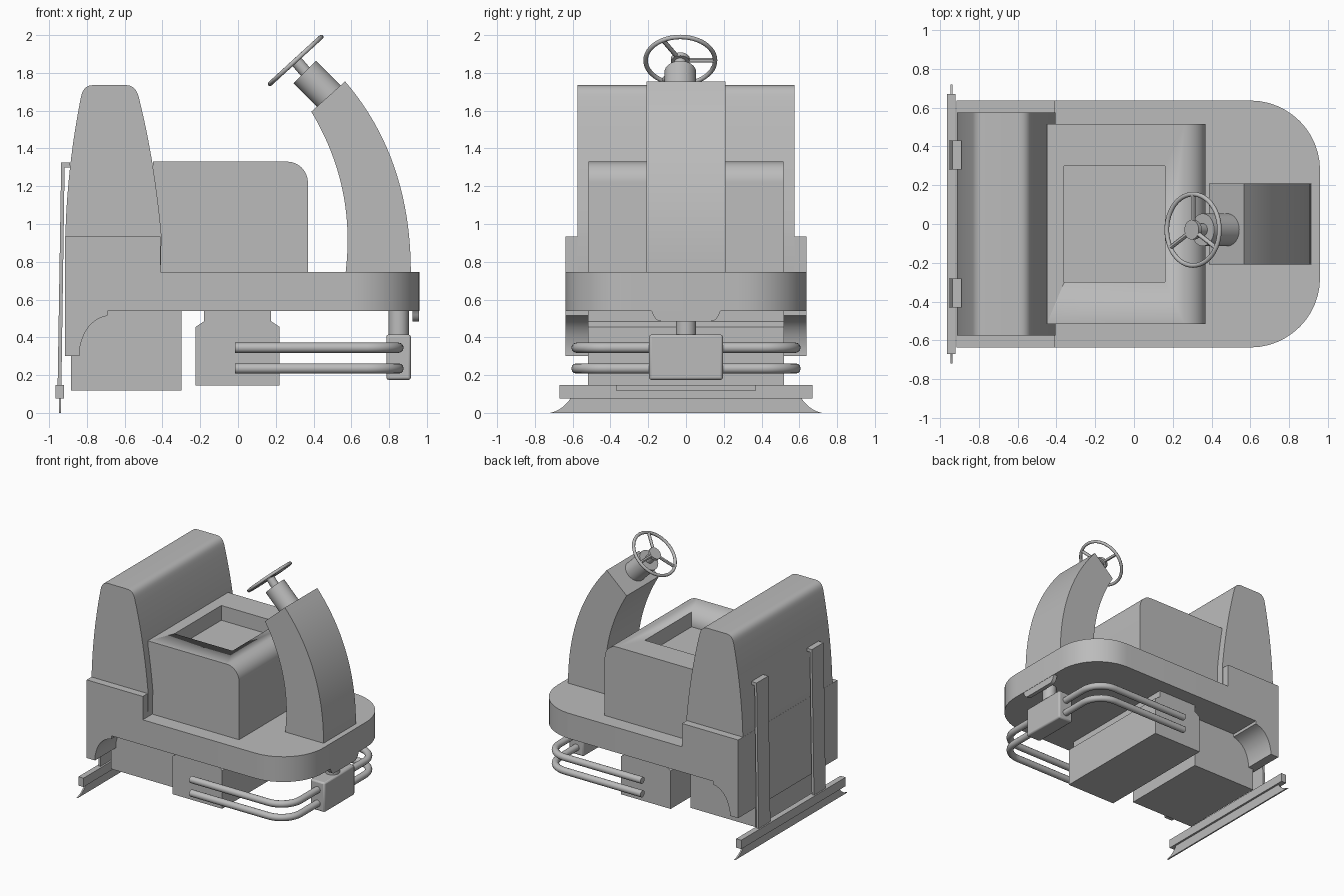
import bpy, bmesh, math
from mathutils import Vector

if "Cube" in bpy.data.objects:
    bpy.data.objects.remove(bpy.data.objects["Cube"], do_unlink=True)

grey = bpy.data.materials.new("plain_grey")
grey.use_nodes = True
GREY = (0.5, 0.5, 0.5, 1)
grey.diffuse_color = GREY
grey.node_tree.nodes["Principled BSDF"].inputs["Base Color"].default_value = GREY


def finish(name, bm):
    bmesh.ops.recalc_face_normals(bm, faces=bm.faces)
    me = bpy.data.meshes.new(name)
    bm.to_mesh(me)
    bm.free()
    me.materials.append(grey)
    me.shade_smooth()
    me.set_sharp_from_angle(angle=math.radians(30))
    ob = bpy.data.objects.new(name, me)
    bpy.context.collection.objects.link(ob)
    return ob


def prism(name, pts, axis, lo, hi):
    """Extrude a closed profile along an axis (xz for y, yz for x, xy for z)."""
    place = {"x": lambda a, b, t: (t, a, b), "y": lambda a, b, t: (a, t, b),
             "z": lambda a, b, t: (a, b, t)}[axis]
    bm = bmesh.new()
    ends = [[bm.verts.new(place(a, b, t)) for a, b in pts] for t in (lo, hi)]
    n = len(pts)
    for ring in ends:
        bm.faces.new(ring)
    for i in range(n):
        j = (i + 1) % n
        bm.faces.new((ends[0][i], ends[0][j], ends[1][j], ends[1][i]))
    return finish(name, bm)


def box(name, x, y, z):
    return prism(name, [(x[0], z[0]), (x[1], z[0]), (x[1], z[1]), (x[0], z[1])], "y", *y)


def arc(cx, cy, r, start, end, n=12):
    angles = [math.radians(start + (end - start) * i / n) for i in range(n + 1)]
    return [(cx + r * math.cos(a), cy + r * math.sin(a)) for a in angles]


def bend(p, c, q, n=14):
    """Quadratic curve from p to q pulled toward c."""
    p, c, q = Vector(p), Vector(c), Vector(q)
    return [tuple(p * (1 - t) ** 2 + c * 2 * t * (1 - t) + q * t * t)
            for t in (i / n for i in range(n + 1))]


def rod(name, a, b, r, sides=32):
    a, b = Vector(a), Vector(b)
    bm = bmesh.new()
    bmesh.ops.create_cone(bm, cap_ends=True, segments=sides, radius1=r, radius2=r,
                          depth=(b - a).length)
    turn = (b - a).to_track_quat("Z", "Y").to_matrix()
    bmesh.ops.rotate(bm, verts=bm.verts, matrix=turn)
    bmesh.ops.translate(bm, verts=bm.verts, vec=(a + b) / 2)
    return finish(name, bm)


def tube(name, pts, r, closed=False):
    cu = bpy.data.curves.new(name, "CURVE")
    cu.dimensions = "3D"
    cu.bevel_depth, cu.bevel_resolution, cu.use_fill_caps = r, 4, True
    sp = cu.splines.new("POLY")
    sp.points.add(len(pts) - 1)
    for p, co in zip(sp.points, pts):
        p.co = (*co, 1)
    sp.use_cyclic_u = closed
    cu.materials.append(grey)
    ob = bpy.data.objects.new(name, cu)
    bpy.context.collection.objects.link(ob)


# Deck with rounded front and a small lip
HALF = 0.637
prism("deck", [(-0.41, -HALF)] + arc(0.6, -HALF + 0.36, 0.36, -90, 0)
      + arc(0.6, HALF - 0.36, 0.36, 0, 90) + [(-0.41, HALF)], "z", 0.54, 0.745)
prism("front_lip", [(-0.19, 0.545)] + bend((-0.18, 0.535), (-0.165, 0.485), (-0.13, 0.485), 6)
      + bend((0.13, 0.485), (0.165, 0.485), (0.18, 0.535), 6) + [(0.19, 0.545)],
      "x", 0.925, 0.958)

# Rear body with wheel arches, and the hood above it
prism("rear_body", [(-0.915, 0.3), (-0.84, 0.3)]
      + bend((-0.84, 0.33), (-0.815, 0.49), (-0.69, 0.515), 10)
      + [(-0.69, 0.54), (-0.41, 0.54), (-0.41, 0.935), (-0.915, 0.935)], "y", -HALF, HALF)
prism("hood", [(-0.41, 0.745)] + bend((-0.405, 0.935), (-0.44, 1.33), (-0.525, 1.67))
      + bend((-0.53, 1.685), (-0.545, 1.735), (-0.595, 1.735), 8)
      + bend((-0.765, 1.735), (-0.815, 1.735), (-0.828, 1.685), 8)
      + bend((-0.832, 1.67), (-0.905, 1.3), (-0.914, 0.935)) + [(-0.914, 0.745)],
      "y", -0.575, 0.575)

# Seat base with a square recess in the top
seat = prism("seat_base", [(-0.45, 0.745), (0.37, 0.745)]
             + arc(0.26, 1.22, 0.11, 0, 90) + [(-0.45, 1.33)], "y", -0.515, 0.515)
cutter = box("recess_cutter", (-0.36, 0.16), (-0.3, 0.3), (1.21, 1.5))
cutter.hide_render = True
cut = seat.modifiers.new("recess", "BOOLEAN")
cut.operation, cut.object, cut.solver = "DIFFERENCE", cutter, "EXACT"
bpy.context.view_layer.objects.active = seat
bpy.ops.object.modifier_apply(modifier=cut.name)
bpy.data.objects.remove(cutter, do_unlink=True)

# Curved steering column
prism("steering_column", bend((0.915, 0.745), (0.915, 1.35), (0.567, 1.755), 20)
      + bend((0.388, 1.595), (0.625, 1.2), (0.57, 0.745), 20), "y", -0.208, 0.208)

# Steering wheel
YC = -0.03
rod("steering_sleeve", (0.51, YC, 1.648), (0.354, YC, 1.804), 0.084)
center = Vector((0.305, YC, 1.866))
rod("steering_shaft", (0.37, YC, 1.79), center, 0.032)
normal = Vector((-0.675, 0, 0.738)).normalized()
rod("wheel_hub", center - normal * 0.012, center + normal * 0.012, 0.05)
side = Vector((0, 1, 0))
up = side.cross(normal)


def on_wheel(deg, r):
    a = math.radians(deg)
    return center + (side * math.cos(a) + up * math.sin(a)) * r


tube("wheel_rim", [on_wheel(i * 7.5, 0.184) for i in range(48)], 0.012, True)
for i in range(3):
    rod(f"wheel_spoke_{i + 1}", on_wheel(i * 120, 0.03), on_wheel(i * 120, 0.184), 0.012, 12)

# Underside units
box("rear_tank", (-0.885, -0.3), (-0.37, 0.37), (0.118, 0.55))
prism("brush_housing", [(-0.225, 0.145), (0.22, 0.145), (0.22, 0.455), (0.175, 0.485),
                        (0.175, 0.545), (-0.18, 0.545), (-0.18, 0.485), (-0.225, 0.455)],
      "y", -0.518, 0.518)

# Front bumper: block, post and two bent rails
block = box("bumper_block", (0.785, 0.915), (-0.195, 0.195), (0.175, 0.415))
bev = block.modifiers.new("soft_edges", "BEVEL")
bev.width, bev.segments = 0.012, 2
rod("bumper_post", (0.85, 0, 0.4), (0.85, 0, 0.545), 0.054)
for label, z in (("upper", 0.345), ("lower", 0.235)):
    path = ([(-0.015, -0.58)] + arc(0.68, -0.41, 0.17, -90, 0)
            + arc(0.68, 0.41, 0.17, 0, 90) + [(-0.015, 0.58)])
    tube(f"{label}_bumper_rail", [(x, y, z) for x, y in path], 0.027)

# Squeegee with flared blade, hung on two hooked straps
box("squeegee_bar", (-0.966, -0.92), (-0.67, 0.67), (0.075, 0.147))
flare = bend((0.61, 0.08), (0.65, 0.015), (0.72, 0.0), 8)
prism("squeegee_blade", flare + [(-y, z) for y, z in reversed(flare)], "x", -0.948, -0.936)
for label, y in (("left", 0.355), ("right", -0.355)):
    prism(f"{label}_strap", [(-0.955, 0.14), (-0.935, 0.14), (-0.918, 1.3), (-0.89, 1.3),
                             (-0.89, 1.325), (-0.936, 1.325)], "y", y - 0.075, y + 0.075)
